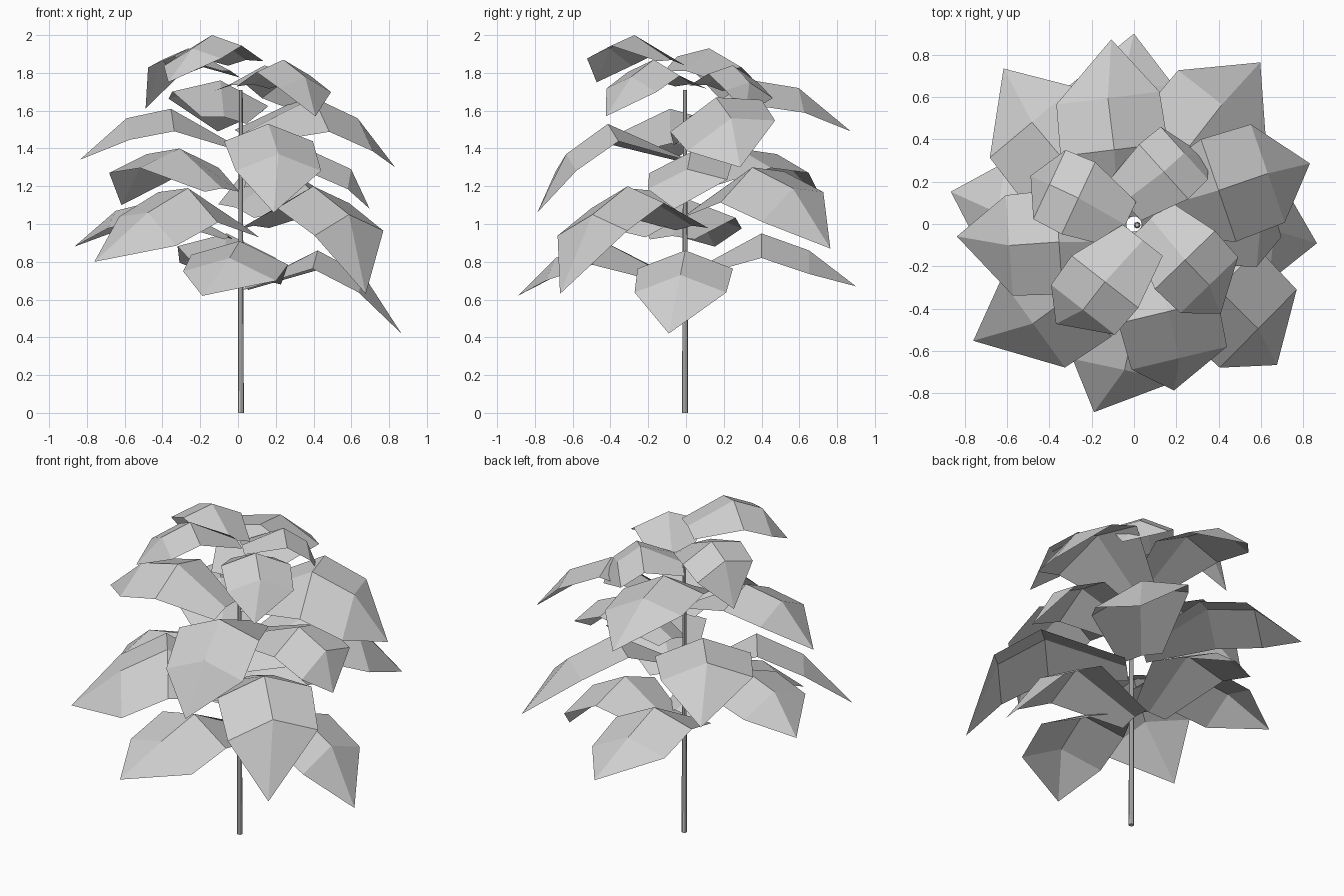
import bpy
import bmesh
import math
from mathutils import Vector

cube = bpy.data.objects.get("Cube")
if cube:
    bpy.data.objects.remove(cube, do_unlink=True)

grey = bpy.data.materials.new("plain grey")
grey.use_nodes = True
colour = (0.62, 0.62, 0.62, 1)
grey.diffuse_color = colour
grey.node_tree.nodes["Principled BSDF"].inputs["Base Color"].default_value = colour


def finish(name, bm):
    """Turn a bmesh into a flat shaded object."""
    mesh = bpy.data.meshes.new(name)
    bm.to_mesh(mesh)
    bm.free()
    mesh.materials.append(grey)
    obj = bpy.data.objects.new(name, mesh)
    bpy.context.collection.objects.link(obj)
    return obj


def leaf(name, angle, reach, first, crest, bend, tip, roll, sway=0.06):
    """Folded leaf: a base row, two wide rows with a raised rib, and a tip.
    Sway shifts the rows sideways, so the leaves swirl around the stem."""
    a = math.radians(angle)
    outward = Vector((math.cos(a), math.sin(a), 0))
    across = Vector((-math.sin(a), math.cos(a), 0))
    half = 0.08 + 0.2 * reach
    rows = [
        (0.035, 0.12, crest - 0.22 * reach, sway + 0.02, 0.15),
        (first, half, crest, sway, 0.38),
        (first + 0.28 * reach, half * 0.96, bend, sway, 0.38),
    ]
    bm = bmesh.new()
    grid = []
    for distance, width, height, shift, fold in rows:
        line = []
        for side in (-1, 0, 1):
            point = outward * distance + across * (side * width + shift)
            point.z = height + width * (side * roll - fold * abs(side))
            line.append(bm.verts.new(point))
        grid.append(line)
    end = outward * reach
    end.z = tip
    point = bm.verts.new(end)
    for low, high in zip(grid, grid[1:]):
        for i in range(2):
            bm.faces.new((low[i], high[i], high[i + 1], low[i + 1]))
    for i in range(2):
        bm.faces.new((grid[-1][i], point, grid[-1][i + 1]))
    return finish(name, bm)


# Stem: slim tapered rod
bm = bmesh.new()
bmesh.ops.create_cone(bm, cap_ends=True, segments=8, radius1=0.016,
                      radius2=0.01, depth=1.71)
bmesh.ops.translate(bm, verts=bm.verts, vec=(0.015, -0.005, 0.855))
finish("stem", bm)

# Leaves by tier: direction, reach, first row distance,
# rib heights at both rows, tip height, roll, sway
tiers = {
    "bottom_leaf": [
        (-6, 0.87, 0.42, 0.86, 0.73, 0.42, 0, 0.04),
        (258, 0.91, 0.43, 0.91, 0.82, 0.62, -0.1, 0.1),
        (90, 0.9, 0.4, 0.95, 0.86, 0.67, 0.12),
        (170, 0.88, 0.4, 1.13, 1.07, 0.88, 0),
    ],
    "lower_leaf": [
        (-44.6, 0.95, 0.5, 1.2, 1.05, 0.63, 0.05),
        (216, 0.94, 0.4, 1.19, 1.06, 0.8, -0.3, 0.1),
        (52, 0.97, 0.43, 1.3, 1.19, 0.87, 0.3, 0.02),
        (130, 0.96, 0.41, 1.4, 1.37, 1.1, 0),
    ],
    "middle_leaf": [
        (-5, 0.7, 0.4, 1.38, 1.29, 1.08, 0.12),
        (-76.5, 0.81, 0.44, 1.53, 1.37, 1.06, 0),
        (184, 0.84, 0.36, 1.61, 1.56, 1.34, -0.1),
        (97, 0.88, 0.36, 1.76, 1.72, 1.49, 0.15, 0.05),
        (19, 0.88, 0.43, 1.67, 1.56, 1.3, 0.33, 0.02),
    ],
    "top_leaf": [
        (42, 0.47, 0.27, 1.84, 1.75, 1.58, -0.12, 0.09),
        (155, 0.54, 0.29, 1.93, 1.87, 1.61, 0.15, 0),
        (232, 0.6, 0.3, 2.0, 1.93, 1.75, 0.1),
        (-46, 0.59, 0.29, 1.87, 1.78, 1.57, -0.05, 0.055),
    ],
}
for tier, leaves in tiers.items():
    for number, shape in enumerate(leaves, 1):
        leaf(f"{tier}_{number}", *shape)
